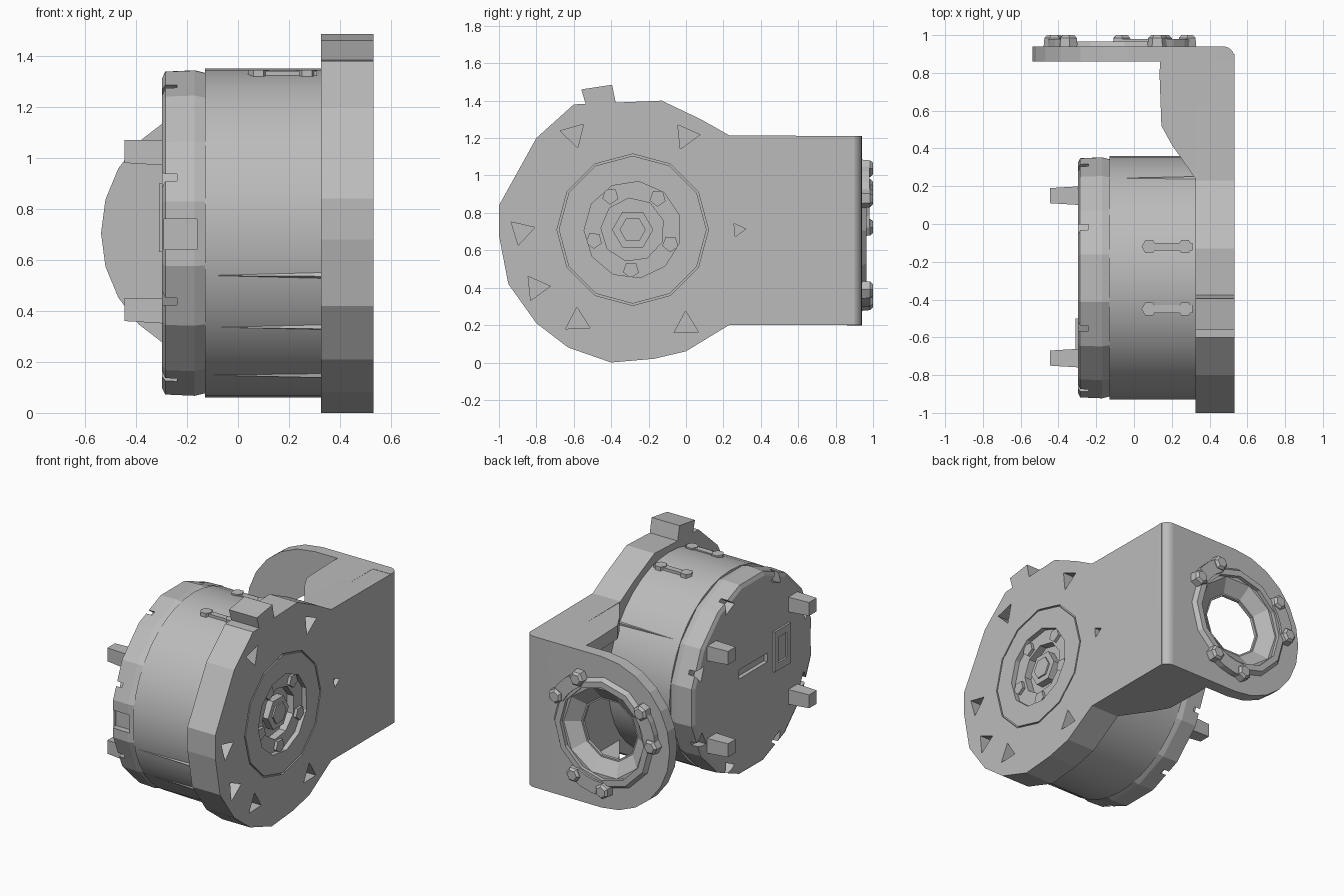
import bpy, bmesh, math

if "Cube" in bpy.data.objects:
    bpy.data.objects.remove(bpy.data.objects["Cube"])

grey = bpy.data.materials.new("mid grey")
grey.use_nodes = True
COLOUR = (0.5, 0.5, 0.5, 1)
grey.diffuse_color = COLOUR
grey.node_tree.nodes["Principled BSDF"].inputs["Base Color"].default_value = COLOUR

MAP = {"x": lambda u, v, t: (t, u, v),
       "y": lambda u, v, t: (u, t, v),
       "z": lambda u, v, t: (u, v, t)}


def activate(ob):
    bpy.ops.object.select_all(action="DESELECT")
    ob.select_set(True)
    bpy.context.view_layer.objects.active = ob


def loft(name, sections, axis):
    """Join equal-length outlines, each given as (points, position on axis)."""
    bm = bmesh.new()
    rows = [[bm.verts.new(MAP[axis](u, v, t)) for u, v in pts] for pts, t in sections]
    n = len(rows[0])
    for a, b in zip(rows, rows[1:]):
        for i in range(n):
            j = (i + 1) % n
            bm.faces.new((a[i], a[j], b[j], b[i]))
    bm.faces.new(rows[0])
    bm.faces.new(rows[-1])
    bmesh.ops.recalc_face_normals(bm, faces=bm.faces)
    mesh = bpy.data.meshes.new(name)
    bm.to_mesh(mesh)
    bm.free()
    mesh.materials.append(grey)
    ob = bpy.data.objects.new(name, mesh)
    bpy.context.collection.objects.link(ob)
    return ob


def prism(name, pts, axis, a, b):
    return loft(name, [(pts, a), (pts, b)], axis)


def circle(u, v, r, n, turn=0.0):
    return [(u + r * math.cos(turn + math.tau * i / n),
             v + r * math.sin(turn + math.tau * i / n)) for i in range(n)]


def rect(u0, u1, v0, v1):
    return [(u0, v0), (u1, v0), (u1, v1), (u0, v1)]


def cut(ob, cutter):
    activate(ob)
    mod = ob.modifiers.new("cut", "BOOLEAN")
    mod.operation = "DIFFERENCE"
    mod.solver = "EXACT"
    mod.object = cutter
    bpy.ops.object.modifier_apply(modifier=mod.name)
    bpy.data.objects.remove(cutter)


CY, CZ = -0.285, 0.705

# Motor drum with its rear cap
drum = prism("drum", circle(CY, CZ, 0.645, 40), "x", -0.13, 0.34)
activate(drum)
bpy.ops.object.shade_smooth_by_angle(angle=math.radians(25))
cap = loft("rear_cap", [(circle(CY, CZ, 0.64, 16, 0.2), -0.13),
                        (circle(CY, CZ, 0.65, 16, 0.2), -0.17),
                        (circle(CY, CZ, 0.645, 16, 0.2), -0.285),
                        (circle(CY, CZ, 0.62, 16, 0.2), -0.297)], "x")
# Rim notches in the cap
for deg in (20, 65, 115, 160, 205, 245, 295, 335):
    a = math.radians(deg)
    u, v = CY + 0.6 * math.cos(a), CZ + 0.6 * math.sin(a)
    cut(cap, prism("notch", circle(u, v, 0.06, 3, a), "x", -0.4, -0.24))
# Side gap between cap and drum
cut(cap, prism("side_gap", rect(-0.98, -0.88, 0.64, 0.76), "x", -0.29, -0.16))
# Shallow recess in the cap centre
cut(cap, prism("slot", rect(-0.44, -0.14, 0.72, 0.78), "x", -0.4, -0.27))

# Four tapered pegs on the cap
for i, y in enumerate((0.15, -0.71)):
    for j, z in enumerate((1.02, 0.4)):
        loft(f"cap_peg_{i}_{j}", [(rect(y - .05, y + .05, z - .05, z + .05), -0.28),
                                  (rect(y - .04, y + .04, z - .04, z + .05), -0.445)], "x")
# Open socket frame on the cap
frame = prism("socket_frame", rect(-0.67, -0.5, 0.63, 0.9), "x", -0.31, -0.29)
cut(frame, prism("socket_gap", rect(-0.63, -0.54, 0.68, 0.85), "x", -0.5, -0.2))

# Front flange running into the side arm
outline = [(-0.4, 0), (-0.17, 0.02), (0, 0.06), (0.23, 0.2), (0.9, 0.2), (0.9, 1.21),
           (0.23, 1.215), (0.08, 1.3), (-0.13, 1.4), (-0.6, 1.38), (-0.8, 1.2),
           (-1, 0.84), (-1, 0.68), (-0.95, 0.42), (-0.8, 0.21), (-0.63, 0.08)]
OUT = 0.532
flange = prism("flange_arm", outline, "x", 0.325, OUT)
tab = [(-0.53, 1.36), (-0.37, 1.36), (-0.395, 1.485), (-0.56, 1.46)]
prism("top_tab", tab, "x", 0.325, OUT)

# Stepped round recess in the flange, around a hexagonal hub
cut(flange, prism("groove", circle(CY, 0.71, 0.405, 12), "x", 0.518, 0.6))
disc = prism("face_disc", circle(CY, 0.71, 0.395, 12), "x", 0.5, OUT)
for r, depth, n in ((0.26, 0.5, 11), (0.17, 0.45, 9)):
    for part in (flange, disc):
        cut(part, prism("step", circle(CY, 0.71, r, n, 0.3), "x", depth, 0.7))
prism("hub", circle(CY, 0.71, 0.11, 6), "x", 0.42, 0.5)
prism("hub_cap", circle(CY, 0.71, 0.07, 6), "x", 0.5, 0.51)
for i in range(5):
    a = 0.9 + i * math.tau / 5
    u, v = CY + 0.215 * math.cos(a), 0.71 + 0.215 * math.sin(a)
    prism(f"hub_lug_{i}", circle(u, v, 0.045, 5, a), "x", 0.46, 0.52)

# Triangular screw pits around the flange
for y, z, turn in ((-0.6, 1.22, 0.8), (0, 1.21, 2.2), (0.0, 0.2, 1.6),
                   (-0.58, 0.22, 5.8), (-0.88, 0.7, 0.3), (-0.8, 0.4, 2.2)):
    cut(flange, prism("pit", circle(y, z, 0.075, 3, turn), "x", 0.46, 0.6))
cut(flange, prism("nick", circle(0.28, 0.71, 0.04, 3, 0.1), "x", 0.5, 0.6))

# Rounded outer corner between arm and back plate
corner = [(0.472 + 0.06 * math.cos(a), 0.88 + 0.06 * math.sin(a))
          for a in (math.radians(15 * k) for k in range(7))]
post = prism("arm_corner", [(OUT, 0.86)] + corner + [(0.3, 0.94), (0.3, 0.86)],
             "z", 0.2, 1.212)
activate(post)
bpy.ops.object.shade_smooth_by_angle(angle=math.radians(25))

# Webs bracing the arm against the back plate, top and bottom
web = [(0.4, 0.88), (0.14, 0.88), (0.135, 0.8), (0.145, 0.52),
       (0.2, 0.42), (0.325, 0.24), (0.4, 0.24)]
for name, low in (("top_web", 1.122), ("bottom_web", 0.2)):
    prism(name, web, "z", low, low + 0.09)

# Round-ended back plate with a flared through hole
PX, PZ = -0.03, 0.705
end = [(PX + 0.507 * math.cos(math.radians(a)), PZ + 0.507 * math.sin(math.radians(a)))
       for a in range(90, 271, 15)]
plate = prism("back_plate", [(0.47, 0.2), (0.47, 1.212)] + end, "y", 0.86, 0.94)
HX = -0.05
cut(plate, prism("bore", circle(HX, PZ, 0.2, 10), "y", 0.7, 1.2))
cut(plate, loft("seat", [(circle(HX, PZ, 0.21, 10), 0.88),
                         (circle(HX, PZ, 0.33, 10), 0.96)], "y"))

# Raised ring on the back plate
ring = loft("plate_ring", [(circle(HX, PZ, 0.38, 12), 0.93),
                           (circle(HX, PZ, 0.35, 12), 0.965)], "y")
cut(ring, prism("ring_bore", circle(HX, PZ, 0.31, 12), "y", 0.8, 1.2))


def on_ring(angle, r):
    return HX + r * math.cos(angle), PZ + r * math.sin(angle)


# Three clamps on the ring, each a curved bar with two screw heads
for i, deg in enumerate((45, 160, 285)):
    mid = math.radians(deg)
    steps = [mid + 0.3 * k for k in (-1, -0.33, 0.33, 1)]
    prism(f"clamp_bar_{i}", [on_ring(a, 0.41) for a in steps]
          + [on_ring(a, 0.32) for a in reversed(steps)], "y", 0.93, 0.98)
    for j, a in enumerate((steps[0], steps[-1])):
        u, v = on_ring(a, 0.375)
        loft(f"clamp_screw_{i}_{j}", [(circle(u, v, 0.055, 6, a), 0.93),
                                      (circle(u, v, 0.05, 6, a), 0.985),
                                      (circle(u, v, 0.035, 6, a), 1.0)], "y")

# Small clips on top of the drum
for i, (y, z) in enumerate(((-0.12, 1.32), (-0.45, 1.32))):
    prism(f"drum_clip_{i}", rect(0.06, 0.31, y - 0.02, y + 0.02), "z", z - 0.03, z + 0.02)
    for j, x in enumerate((0.08, 0.27)):
        prism(f"drum_clip_end_{i}_{j}", circle(x, y, 0.04, 6), "z", z - 0.03, z + 0.025)

# Thin tapering ribs along the drum
for i, deg in enumerate((35, 195, 215, 240)):
    a = math.radians(deg)
    u, v = CY + 0.635 * math.cos(a), CZ + 0.635 * math.sin(a)
    loft(f"drum_rib_{i}", [(circle(u, v, 0.008, 4, a), -0.12),
                           (circle(u, v, 0.02, 4, a), 0.33)], "x")
